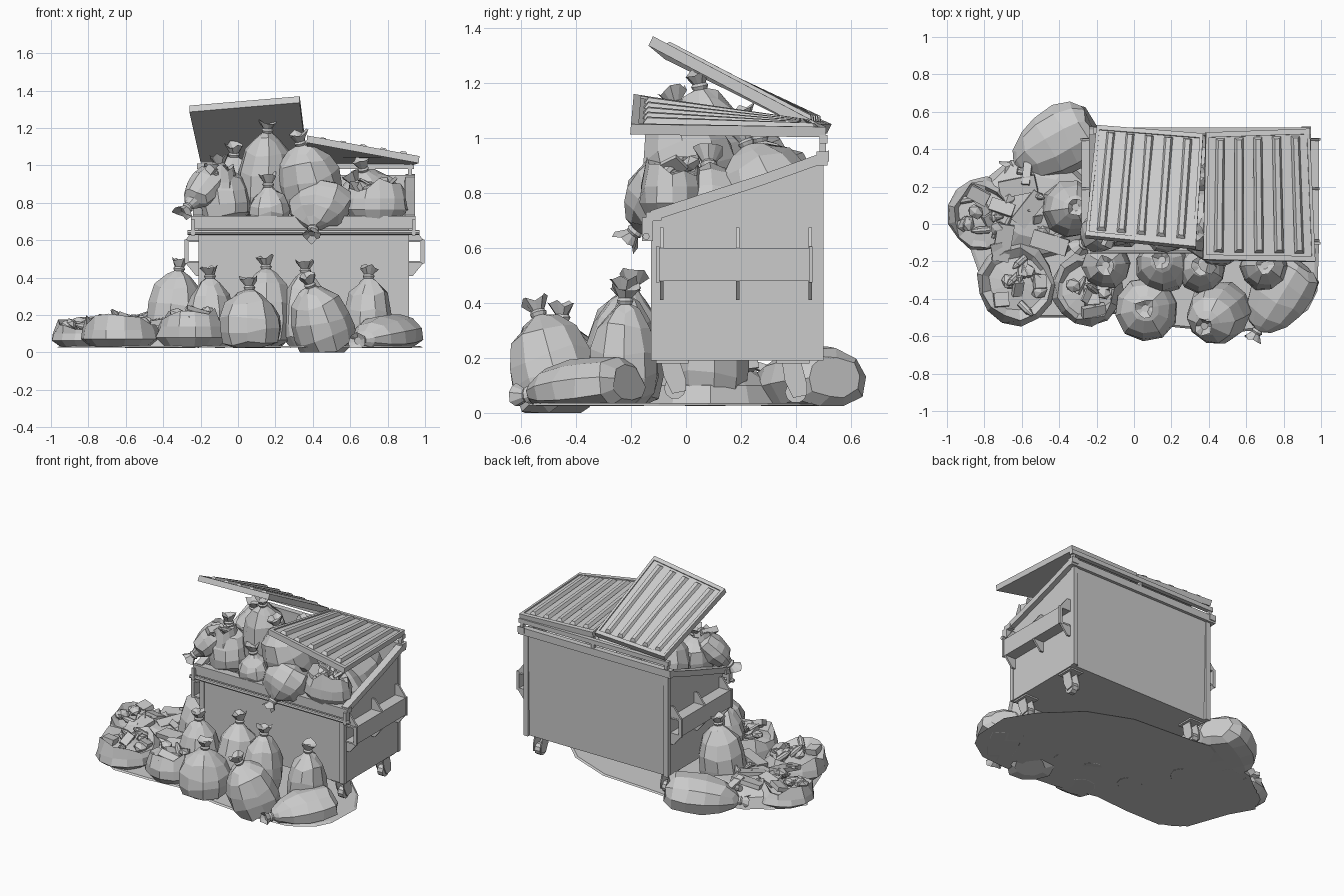
import bpy, bmesh, math, random
from mathutils import Vector as V, Matrix, Euler

if "Cube" in bpy.data.objects:
    bpy.data.objects.remove(bpy.data.objects["Cube"])

random.seed(7)

def finish(bm, name):
    bmesh.ops.recalc_face_normals(bm, faces=bm.faces)
    me = bpy.data.meshes.new(name)
    bm.to_mesh(me)
    bm.free()
    ob = bpy.data.objects.new(name, me)
    bpy.context.collection.objects.link(ob)
    return ob

def prism(bm, a, b):
    """Solid between two matching point loops."""
    va, vb = [bm.verts.new(p) for p in a], [bm.verts.new(p) for p in b]
    n = len(va)
    bm.faces.new(va[::-1])
    bm.faces.new(vb)
    for i in range(n):
        j = (i + 1) % n
        bm.faces.new((va[i], va[j], vb[j], vb[i]))

def box(bm, x0, x1, y0, y1, z0, z1):
    q = [(x0, y0), (x1, y0), (x1, y1), (x0, y1)]
    prism(bm, [(x, y, z0) for x, y in q], [(x, y, z1) for x, y in q])

def slab_x(bm, x0, x1, prof):
    """Extrude a (y, z) profile along x."""
    prism(bm, [(x0, y, z) for y, z in prof], [(x1, y, z) for y, z in prof])

def rod_x(bm, x0, x1, y, z, r, n=8):
    slab_x(bm, x0, x1, [(y + r * math.cos(t * math.tau / n), z + r * math.sin(t * math.tau / n)) for t in range(n)])

def loft(bm, rings, cap_start=True, cap_end=True):
    vs = [[bm.verts.new(p) for p in r] for r in rings]
    n = len(vs[0])
    for a, b in zip(vs, vs[1:]):
        for i in range(n):
            j = (i + 1) % n
            bm.faces.new((a[i], a[j], b[j], b[i]))
    if cap_start:
        bm.faces.new(vs[0][::-1])
    if cap_end:
        bm.faces.new(vs[-1])

# --- bin shell: sloped sides, front, back and floor
bm = bmesh.new()
side = [(-.12, .19), (.48, .19), (.495, .93), (-.12, .70)]
slab_x(bm, -.20, -.18, side)
slab_x(bm, .89, .91, side)
box(bm, -.18, .89, -.12, -.10, .19, .70)
slab_x(bm, -.18, .89, [(.46, .19), (.48, .19), (.495, .93), (.475, .93)])
box(bm, -.18, .89, -.10, .46, .19, .21)
for x in (-.21, .88):
    box(bm, x, x + .035, -.128, -.10, .19, .66)      # front corner strips
    box(bm, x, x + .035, .47, .5, .19, .92)          # rear corner strips
finish(bm, "bin_body")

# --- rim, front bar and hinge rail
bm = bmesh.new()
for x in (-.24, .895):
    slab_x(bm, x, x + .05, [(-.13, .695), (-.13, .735), (.27, .865), (.52, .955), (.52, .915), (.27, .825)])
box(bm, -.25, .95, -.145, -.09, .70, .73)
box(bm, -.24, .94, -.14, -.12, .66, .70)
rod_x(bm, -.27, .97, -.145, .642, .013)
box(bm, -.24, .945, .475, .515, .90, .95)
box(bm, -.22, .94, .485, .515, .98, 1.01)
for x in (-.21, .36, .91):
    box(bm, x, x + .02, .485, .51, .94, 1.0)
for x in (-.25, .93):
    box(bm, x, x + .02, -.16, -.12, .625, .71)
finish(bm, "bin_rim")

# --- fork pockets with gusset plates, mirrored about the bin centre
bm = bmesh.new()
for s in (1, -1):
    X = lambda d: .355 + s * d
    box(bm, X(.62), X(.635), -.11, .46, .48, .60)
    box(bm, X(.55), X(.63), -.11, .46, .59, .60)
    box(bm, X(.55), X(.63), -.11, .46, .48, .49)
    for y in (-.095, .182, .445):
        for q in ([(.55, .60), (.637, .60), (.58, .675), (.55, .675)],
                  [(.55, .48), (.637, .48), (.58, .41), (.55, .41)]):
            prism(bm, [(X(d), y, z) for d, z in q], [(X(d), y + .013, z) for d, z in q])
    for y in (-.11, .447):
        box(bm, X(.625), X(.642), y, y + .013, .475, .605)
finish(bm, "fork_pockets")

# --- casters
bm = bmesh.new()
for x in (-.14, .85):
    for y, z in ((-.05, .09), (.39, .075)):
        box(bm, x - .05, x + .05, y - .06, y + .06, .18, .192)
        for d in (-.033, .025):
            slab_x(bm, x + d, x + d + .008, [(y - .04, .18), (y + .03, .18), (y + .05, z + .03),
                                             (y + .05, z - .01), (y, z - .02), (y - .03, z + .04)])
        rod_x(bm, x - .02, x + .02, y + .01, z, .04, 10)
finish(bm, "casters")

# --- ribbed lids, each a bilinear patch with a frame and five raised ribs
def lid(name, bl, br, fr, fl):
    bl, br, fr, fl = map(V, (bl, br, fr, fl))
    n = (br - fl).cross(bl - fr).normalized()
    P = lambda u, v, h: bl.lerp(br, u).lerp(fl.lerp(fr, u), v) + n * h
    quad = lambda u0, u1, v0, v1, h: [P(u0, v0, h), P(u0, v1, h), P(u1, v1, h), P(u1, v0, h)]
    bm = bmesh.new()
    prism(bm, quad(0, 1, 0, 1, -.038), quad(0, 1, 0, 1, -.008))
    for e in ((0, 1, 0, .04), (0, 1, .96, 1), (0, .03, .04, .96), (.97, 1, .04, .96)):
        prism(bm, quad(*e, -.009), quad(*e, 0))
    for i in range(5):
        u = .14 + .18 * i
        prism(bm, quad(u - .042, u + .042, .05, .94, -.009), quad(u - .022, u + .022, .07, .92, .012))
    finish(bm, name)

lid("left_lid", (-.20, .53, 1.05), (.37, .485, 1.05), (.33, -.12, 1.37), (-.26, -.06, 1.32))
lid("right_lid", (.385, .49, 1.05), (.94, .51, 1.04), (.97, -.20, 1.05), (.37, -.19, 1.16))

# --- tied bag from base point to neck tip, flat faceted
def bag(name, base, tip, r, r2=None, floor=.015, sides=10):
    base, tip = V(base), V(tip)
    d = tip - base
    L, ax = d.length, d.normalized()
    u = ax.cross(V((0, 0, 1)))
    u = u.normalized() if u.length > .3 else V((1, 0, 0))
    w = ax.cross(u).normalized()
    u = w.cross(ax)
    r2, b, ph = r2 or r, L - .085, random.random()
    prof = [(.6, 0), (.92, .1), (1, .32), (.97, .56), (.78, .82), (.42, .98)]
    spec = [(r * f, r2 * f, b * t, .05) for f, t in prof]
    spec += [(.026, .026, L - .065, 0), (.032, .032, L - .052, 0), (.025, .025, L - .042, 0),
             (.05, .05, L, .2), (.02, .02, L - .02, 0)]
    rings = []
    for p, q, t, j in spec:
        ring = []
        for i in range(sides):
            a = (i + ph) * math.tau / sides
            k = 1 + random.uniform(-j, j)
            v = base + ax * (t + (random.uniform(-.015, .015) if j else 0)) + u * p * k * math.cos(a) + w * q * k * math.sin(a)
            v.z = max(v.z, floor)
            ring.append(v)
        rings.append(ring)
    bm = bmesh.new()
    loft(bm, rings)
    finish(bm, name)

ground = [((.07, -.46, .02), (.06, -.45, .40), .17), ((.49, -.44, .0), (.37, -.55, .41), .165),
          ((.15, -.24, .03), (.15, -.19, .51), .145), ((.36, -.25, .03), (.36, -.22, .49), .13),
          ((-.35, .08, .03), (-.31, .09, .50), .155), ((.69, -.23, .03), (.70, -.22, .46), .13),
          ((-.15, -.22, .03), (-.15, -.22, .46), .13),
          ((.88, -.21, .11), (.63, -.62, .06), .165, .11), ((-.23, .535, .13), (-.69, .29, .07), .18, .13)]
for i, g in enumerate(ground):
    bag(f"ground_bag_{i + 1}", *g, floor=0 if i == 1 else .025)

load = [((.14, .14, .72), (.16, .04, 1.24), .155), ((.42, .05, .76), (.32, -.05, 1.17), .175),
        ((-.06, .0, .70), (-.10, .04, 1.05), .14), ((.17, -.04, .70), (.16, -.07, .95), .11),
        ((.46, -.02, .86), (.39, -.22, .62), .17, .14), ((-.12, .0, .95), (-.30, -.13, .74), .11, .09),
        ((.72, .34, .68), (.66, .20, 1.03), .18), ((-.03, .28, .70), (-.02, .20, 1.11), .155),
        ((.33, .32, .68), (.33, .26, 1.05), .18), ((.78, .10, .62), (.60, .08, .95), .15)]
for i, g in enumerate(load):
    bag(f"load_bag_{i + 1}", *g)

# --- loose litter: boxes, bottles and crumpled scraps
def litter(bm, x, y, z, rad, n):
    for i in range(n):
        a, d = random.uniform(0, math.tau), rad * math.sqrt(random.random())
        rot = Euler([random.uniform(-.7, .7), random.uniform(-.7, .7), random.uniform(0, 6.3)]).to_matrix().to_4x4()
        M = Matrix.Translation((x + d * math.cos(a), y + d * math.sin(a), z + random.uniform(-.015, .025))) @ rot
        k = i % 3
        if k == 0:
            s = [random.uniform(.06, .14), random.uniform(.04, .08), random.uniform(.01, .04), 1]
            bmesh.ops.create_cube(bm, size=1, matrix=M @ Matrix.Diagonal(s))
        elif k == 1:
            R = M @ Matrix.Rotation(1.3, 4, 'X')
            bmesh.ops.create_cone(bm, cap_ends=True, segments=8, radius1=.02, radius2=.02, depth=.07, matrix=R)
            bmesh.ops.create_cone(bm, cap_ends=True, segments=8, radius1=.018, radius2=.007, depth=.03,
                                  matrix=R @ Matrix.Translation((0, 0, .05)))
        else:
            bmesh.ops.create_icosphere(bm, subdivisions=1, radius=.04, matrix=M @ Matrix.Diagonal((1.2, 1, .7, 1)))

# --- torn-open bags: a ragged bowl with litter inside
def torn(name, x, y, z, rx, ry, h, n):
    bm, rings = bmesh.new(), []
    for f, t, j in ((.75, 0, .05), (1, .28, .05), (.95, .6, .08), (.82, 1, .12), (.68, .75, .08), (.2, .85, .1)):
        rings.append([(x + rx * k * math.cos(a), y + ry * k * math.sin(a), z + h * t + (random.uniform(-.04, .035) if t == 1 else 0))
                      for a in [i * math.tau / 13 for i in range(13)] for k in [f * random.uniform(1 - j, 1 + j)]])
    loft(bm, rings)
    finish(bm, name)
    bm = bmesh.new()
    litter(bm, x, y, z + h * .92, min(rx, ry) * .65, n)
    finish(bm, name + "_litter")

torn("torn_bag_left", -.81, .05, .03, .185, .20, .12, 11)
torn("torn_bag_front_left", -.63, -.32, .03, .21, .22, .15, 12)
torn("torn_bag_front", -.25, -.35, .03, .19, .20, .18, 11)
torn("torn_bag_load", .74, -.05, .71, .17, .12, .19, 12)
torn("torn_bag_load_left", -.10, -.02, .80, .10, .10, .18, 7)

# --- heap of rubbish and flattened cartons on the left
bm = bmesh.new()
loft(bm, [[(-.52 + .34 * f * random.uniform(.9, 1.08) * math.cos(a), .09 + .28 * f * math.sin(a), z)
           for a in [i * math.tau / 12 for i in range(12)]] for f, z in ((1, .03), (.92, .1), (.6, .15), (.15, .16))])
for hx, hy, turn in ((-.56, .08, .9), (-.45, -.1, -.3), (-.62, .2, .2), (-.7, -.1, 1.4)):
    M = Matrix.Translation((hx, hy, .16)) @ Euler((.12, -.15, turn)).to_matrix().to_4x4()
    bmesh.ops.create_cube(bm, size=1, matrix=M @ Matrix.Diagonal((.2, .09, .03, 1)))
    litter(bm, hx, hy, .15, .1, 3)
finish(bm, "rubbish_heap")

# --- flat stain sheet below everything
edge = [(.98, -.36), (.99, -.1), (.88, .08), (.65, .3), (.35, .42), (-.1, .45), (-.45, .5), (-.62, .32), (-.82, .23),
        (-.97, .04), (-.88, -.12), (-.78, -.4), (-.62, -.5), (-.35, -.5), (-.1, -.48), (.2, -.55), (.5, -.58), (.78, -.56), (.93, -.46)]
bm = bmesh.new()
prism(bm, [(x, y, .026) for x, y in edge], [(x * .98, y * .98, .036) for x, y in edge])
finish(bm, "ground_sheet")
